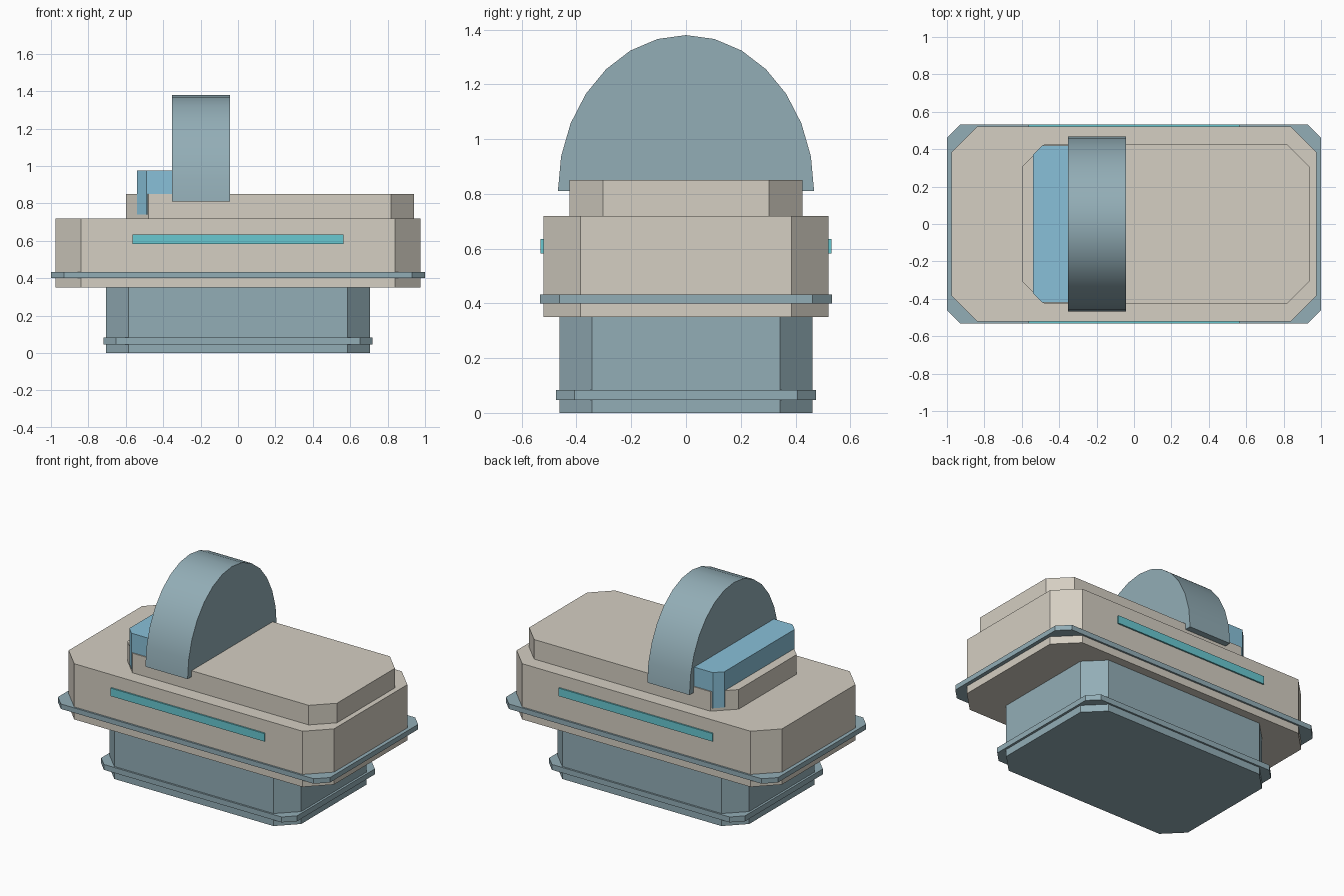
import bpy
import math

cube = bpy.data.objects.get("Cube")
if cube:
    bpy.data.objects.remove(cube)


def material(name, r, g, b):
    mat = bpy.data.materials.new(name)
    mat.use_nodes = True
    mat.diffuse_color = (r, g, b, 1)
    mat.node_tree.nodes["Principled BSDF"].inputs["Base Color"].default_value = (r, g, b, 1)
    return mat


beige = material("warm beige", 0.66, 0.62, 0.54)
slate = material("slate blue", 0.29, 0.42, 0.47)
blue = material("light blue", 0.25, 0.53, 0.69)
cyan = material("cyan", 0.14, 0.58, 0.64)


def prism(name, profile, offset, mat):
    """Closed solid swept from a flat 3D profile along an offset."""
    n = len(profile)
    verts = profile + [tuple(a + b for a, b in zip(p, offset)) for p in profile]
    faces = [tuple(reversed(range(n))), tuple(range(n, 2 * n))]
    faces += [(i, (i + 1) % n, (i + 1) % n + n, i + n) for i in range(n)]
    mesh = bpy.data.meshes.new(name)
    mesh.from_pydata(verts, [], faces)
    mesh.materials.append(mat)
    obj = bpy.data.objects.new(name, mesh)
    bpy.context.collection.objects.link(obj)
    return obj


def slab(name, x0, x1, half_y, z0, z1, cut, mat):
    """Box with its four upright corners cut at 45 degrees."""
    y = half_y
    outline = [(x0 + cut, -y), (x1 - cut, -y), (x1, -y + cut), (x1, y - cut),
               (x1 - cut, y), (x0 + cut, y), (x0, y - cut), (x0, -y + cut)]
    return prism(name, [(px, py, z0) for px, py in outline], (0, 0, z1 - z0), mat)


# Pedestal and its trim band
slab("pedestal", -0.705, 0.705, 0.463, 0, 0.35, 0.12, slate)
slab("pedestal_trim", -0.72, 0.72, 0.475, 0.047, 0.083, 0.067, slate)

# Main body, its trim band and the raised deck
slab("main_body", -0.975, 0.975, 0.521, 0.35, 0.72, 0.136, beige)
slab("body_trim", -1, 1, 0.533, 0.4, 0.433, 0.071, slate)
slab("raised_deck", -0.6, 0.94, 0.426, 0.72, 0.85, 0.122, beige)

# Light strips on the front and back
for side, name in ((-1, "front_strip"), (1, "back_strip")):
    y = side * 0.526
    prism(name, [(-0.565, y - 0.005, 0.582), (0.565, y - 0.005, 0.582),
                 (0.565, y + 0.005, 0.582), (-0.565, y + 0.005, 0.582)],
          (0, 0, 0.053), cyan)

# Console pad tucked against the dome
slab("console_pad", -0.54, -0.1, 0.419, 0.74, 0.977, 0.05, blue)

# Upright half-round dome plate
steps = 14
arc = [(-0.353, 0.468 * math.cos(math.pi * i / steps),
        0.81 + 0.57 * math.sin(math.pi * i / steps)) for i in range(steps + 1)]
dome = prism("dome_plate", arc, (0.31, 0, 0), slate)
bpy.ops.object.select_all(action="DESELECT")
dome.select_set(True)
bpy.context.view_layer.objects.active = dome
bpy.ops.object.shade_smooth_by_angle(angle=math.radians(35))
